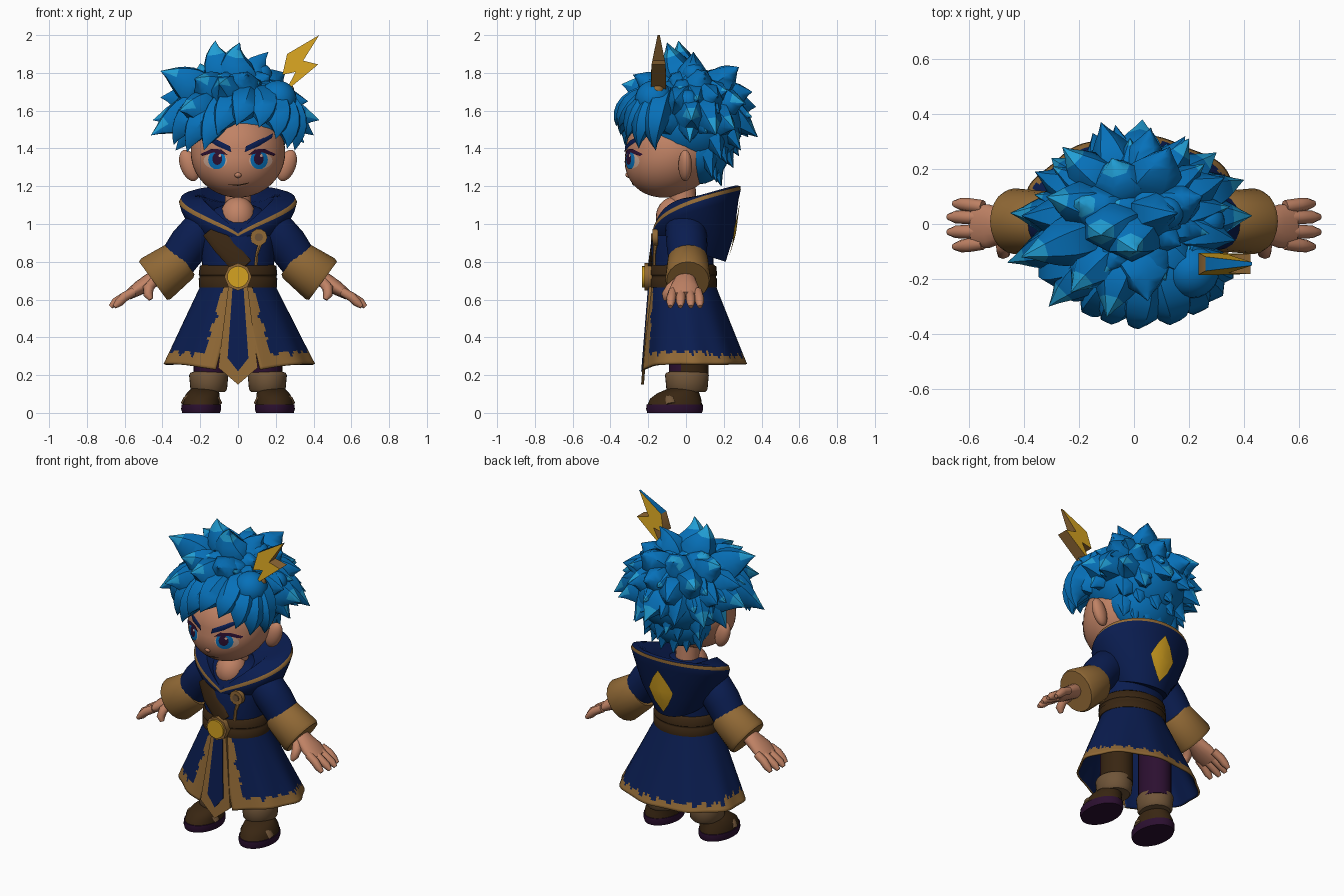
import bpy, bmesh, math, random
from math import sin, cos, pi, sqrt
from mathutils import Vector as V

random.seed(4)
if "Cube" in bpy.data.objects:
    bpy.data.objects.remove(bpy.data.objects["Cube"])

COLOURS = dict(hair_blue=(.002, .165, .49), tip_blue=(.015, .34, .66), navy=(.003, .012, .08),
               tan=(.28, .14, .036), skin=(.53, .225, .13), brown=(.04, .019, .006),
               plum=(.025, .005, .03), gold=(.66, .36, .015), taupe=(.16, .09, .04),
               eye_white=(.6, .38, .29))
MATS, PARTS = {}, []
for key, rgb in COLOURS.items():
    m = MATS[key] = bpy.data.materials.new(key)
    m.use_nodes = True
    m.diffuse_color = (*rgb, 1)
    bsdf = next(n for n in m.node_tree.nodes if n.type == 'BSDF_PRINCIPLED')
    bsdf.inputs["Base Color"].default_value = (*rgb, 1)
    bsdf.inputs["Roughness"].default_value = .8


def build(name, verts, faces, colours, rule=None):
    """Mesh object; rule(index, centre, normal) picks a colour slot per face."""
    me = bpy.data.meshes.new(name)
    me.from_pydata([tuple(v) for v in verts], [], faces)
    for c in colours.split():
        me.materials.append(MATS[c])
    bm = bmesh.new()
    bm.from_mesh(me)
    bmesh.ops.recalc_face_normals(bm, faces=bm.faces[:])
    for i, f in enumerate(bm.faces):
        f.material_index = rule(i, f.calc_center_median(), f.normal) if rule else 0
    bm.to_mesh(me)
    bm.free()
    ob = bpy.data.objects.new(name, me)
    bpy.context.collection.objects.link(ob)
    PARTS.append(ob)
    return ob


def skin_rings(rings, closed=True, caps=True):
    n = len(rings[0])
    faces = [(i*n+j, i*n+(j+1) % n, (i+1)*n+(j+1) % n, (i+1)*n+j)
             for i in range(len(rings)-1) for j in range(n if closed else n-1)]
    if caps:
        faces += [tuple(range(n)), tuple(range((len(rings)-1)*n, len(rings)*n))]
    return [v for r in rings for v in r], faces


def loft(name, rings, colours, rule=None, closed=True, caps=True):
    return build(name, *skin_rings(rings, closed, caps), colours, rule)


def oval(x, y, z, rx, ry, n=32):
    return [V((x + rx*sin(2*pi*k/n), y - ry*cos(2*pi*k/n), z)) for k in range(n)]


def ball(name, c, r, colour, warp=None, n=24, rows=14):
    rings = []
    for i in range(rows+1):
        a = max(.02, min(pi-.02, pi*i/rows))
        rings.append(oval(c[0], c[1], c[2]+r[2]*cos(a), r[0]*sin(a), r[1]*sin(a), n))
    if warp:
        rings = [[warp(v) for v in ring] for ring in rings]
    return loft(name, rings, colour)


def tube_rings(path, radii, n=12):
    """Rings along a path; each radius is (toward y, across)."""
    path = [V(p) for p in path]
    whole = (path[-1]-path[0]).normalized()
    ref = V((0, 1, 0)) if abs(whole.y) < .85 else V((1, 0, 0))
    rings = []
    for i, p in enumerate(path):
        t = (path[min(i+1, len(path)-1)]-path[max(i-1, 0)]).normalized()
        s = (ref - t*t.dot(ref)).normalized()
        u = t.cross(s)
        a, b = radii[i] if isinstance(radii[i], tuple) else (radii[i], radii[i])
        rings.append([p + s*a*cos(2*pi*k/n) + u*b*sin(2*pi*k/n) for k in range(n)])
    return rings


def tube(name, path, radii, colour, n=12):
    return loft(name, tube_rings(path, radii, n), colour)


def plate(name, pts, front, back, colours, rule=None):
    """Prism from an (x, z) outline; front and back give y at (x, z)."""
    return loft(name, [[V((x, f(x, z), z)) for x, z in pts] for f in (front, back)], colours, rule)


def decal(name, pts, lift, colour, surface):
    """Thin patch that follows a curved surface y = surface(x, z)."""
    cx, cz = (sum(p[k] for p in pts)/len(pts) for k in (0, 1))
    rings = []
    for f in (.03, .35, .7, 1):
        spots = [(cx+(x-cx)*f, cz+(z-cz)*f) for x, z in pts]
        rings.append([V((x, surface(x, z)-lift, z)) for x, z in spots])
    verts, faces = skin_rings(rings, caps=False)
    build(name, verts, faces + [tuple(range(len(pts)))], colour)


def ragged(a):
    return .5*sin(a*23) + .3*sin(a*41+1) + .2*sin(a*67)


# Legs and shoes
for s, side in ((1, "left"), (-1, "right")):
    loft(side+"_trouser_leg", [oval(s*.145, .015, z, .09, .105) for z in (.18, .5)],
         "brown plum", lambda i, c, n: int(n.y < -.3 or s < 0))
    loft(side+"_trouser_cuff", [oval(s*.155, .005, z, r, r+.012) for z, r in
         ((.11, .085), (.125, .097), (.16, .1), (.2, .104), (.212, .098), (.218, .08))], "taupe")
    loft(side+"_sole", [oval(s*.195, -.06, z, r, r+.045) for z, r in
         ((0, .1), (.02, .106), (.045, .104))], "plum")
    loft(side+"_shoe", [oval(s*x, y, z, rx, ry) for x, y, z, rx, ry in
         ((.195, -.06, .04, .1, .145), (.193, -.055, .075, .097, .135),
          (.185, -.04, .105, .086, .11), (.175, -.01, .13, .07, .08))], "brown")
    tube(side+"_shoe_strap", [(s*.193+.1*cos(a), -.08-.01*sin(a), .05+.055*sin(a))
         for a in (0, .5, 1, pi/2, pi-1, pi-.5, pi)], [(.025, .01)]*7, "taupe", 8)

# Coat skirt, open at the front, with ragged trim
rows, cols, rings = 30, 130, []
for i in range(rows+1):
    s = i/rows
    gap = .15+.15*s
    ring = []
    for j in range(cols+1):
        a = gap+(2*pi-2*gap)*j/cols
        fold = 1+.02*s*sin(a*9)
        ring.append(V(((.195+.205*s)*fold*sin(a), -.015+.055*s-(.17+.11*s)*fold*cos(a),
                       .68-.42*s-.04*s*max(0, cos(a))**6)))
    rings.append(ring)


def trim(i, c, n):
    a, s = (i % cols+.5)/cols*2*pi, (i//cols+.5)/rows
    edge = min(a, 2*pi-a)
    height = .9 if edge > 1.8 else .85
    return 1 if edge < .26+.06*ragged(s*.8+1) or s > height+.05*ragged(a) else 0


skirt = loft("coat_skirt", rings, "navy tan", trim, closed=False, caps=False)
cloth = skirt.modifiers.new("thickness", 'SOLIDIFY')
cloth.thickness = .012
cloth.material_offset = -1


def hang(x, z):
    return -.197-.08*(.66-z)


plate("tabard_border", [(-.05, .68), (.05, .68), (.105, .24), (0, .15), (-.105, .24)],
      hang, lambda x, z: hang(x, z)+.015, "tan")
plate("tabard_panel", [(-.028, .68), (.028, .68), (.055, .29), (0, .22), (-.055, .29)],
      lambda x, z: hang(x, z)-.005, hang, "navy")

# Torso, belt, buckle, chest strap and brooch
loft("coat_body", [oval(0, y, z, rx, ry) for y, z, rx, ry in
     ((-.015, .66, .195, .165), (-.02, .78, .19, .165), (-.02, .9, .2, .165),
      (-.01, 1, .2, .15), (0, 1.07, .15, .12), (0, 1.1, .08, .08))], "navy")
loft("belt", [oval(0, -.015, z, r, r-.028) for z, r in
     ((.66, .195), (.665, .206), (.71, .208), (.715, .203), (.725, .203), (.73, .208),
      (.775, .203), (.785, .19))], "brown")


def disc(name, x, z, r, front, back, colour, n=20):
    plate(name, [(x+r*cos(2*pi*k/n), z+r*sin(2*pi*k/n)) for k in range(n)],
          lambda a, b: front, lambda a, b: back, colour)


disc("buckle_rim", 0, .72, .073, -.22, -.18, "tan", 8)
disc("buckle_face", 0, .72, .057, -.232, -.2, "gold")
tube("chest_strap", [(-.14, -.135, .97), (-.08, -.174, .89), (.03, -.19, .77)],
     [(.012, .055)]*3, "brown")
disc("brooch", .11, .93, .045, -.178, -.148, "tan", 10)
disc("brooch_centre", .11, .93, .022, -.184, -.16, "taupe", 10)
tube("brooch_cord", [(.115, -.162, .89), (.1, -.168, .84), (.095, -.168, .78)],
     [.012, .008, .01], "tan", 6)

# Hood lying open around the neck: width, front y, depth, height curve
N = 64
profile = [(.1, -.15, .24, lambda u: .95+.16*sqrt(u)),
           (.19, -.168, .34, lambda u: .955+.3*u**.45-.14*u*u),
           (.28, -.172, .44, lambda u: .955+.25*u**.42),
           (.302, -.176, .465, lambda u: .95+.25*u**.42),
           (.312, -.178, .468, lambda u: .935+.245*u**.44),
           (.30, -.177, .455, lambda u: .93+.2*sqrt(u)),
           (.245, -.175, .43, lambda u: .925+.1*sqrt(u)-.08*u),
           (.17, -.165, .375, lambda u: .92-.12*u),
           (.11, -.1, .24, lambda u: .93-.1*u)]
rings = [[V((w*sin(2*pi*k/N), y+d*(1-cos(2*pi*k/N))/2, f((1-cos(2*pi*k/N))/2)))
          for k in range(N)] for w, y, d, f in profile]
loft("hood", rings, "navy tan", lambda i, c, n: int(i//N == 3), caps=False)


def hood_back(x, z):
    slope = .3*(z-.945) if z < .945 else .125*(z-.945)
    return .255+slope-1.8*x*x


decal("hood_diamond", [(0, 1.12), (.045, 1.06), (.085, .98), (.05, .9), (0, .83),
      (-.05, .9), (-.085, .98), (-.045, 1.06)], -.009, "gold", hood_back)

# Arms and hands
for s, side in ((1, "left"), (-1, "right")):
    def at(*pts):
        return [(s*x, y, z) for x, y, z in pts]
    tube(side+"_sleeve", at((.1, 0, 1.0), (.19, 0, .97), (.26, .005, .89), (.33, .01, .79)),
         [.09, .11, .108, .1], "navy", 20)
    tube(side+"_cuff", at((.29, .01, .816), (.305, .01, .805), (.435, .01, .71), (.45, .01, .699)),
         [(.1, .102), (.108, .114), (.12, .133), (.112, .125)], "tan", 20)
    tube(side+"_palm", at((.41, 0, .725), (.47, -.005, .695), (.53, -.008, .657), (.585, -.008, .62)),
         [(.045, .042), (.06, .042), (.08, .037), (.076, .024)], "skin", 16)
    for k, y in enumerate((-.07, -.025, .022, .063)):
        reach = .01 if k in (1, 2) else -.01
        tube(f"{side}_finger_{k+1}", at((.55, y, .643), (.6, y*1.1, .615),
             (.64+reach, y*1.15, .585), (.665+reach, y*1.18, .562)), [.024, .025, .023, .012], "skin", 8)
    tube(side+"_thumb", at((.45, -.04, .695), (.475, -.08, .66), (.475, -.105, .625), (.462, -.11, .6)),
         [.028, .029, .025, .012], "skin", 8)

# Head, neck and ears
ball("upper_chest", (0, -.06, 1.035), (.095, .1, .11), "skin")
tube("neck", [(0, -.01, 1.0), (0, -.02, 1.22)], [.07, .07], "skin", 20)
ball("head", (0, -.07, 1.38), (.25, .25, .24), "skin",
     lambda v: V((v.x, v.y-max(0, 1.38-v.z)*.2, v.z)), 48, 28)
for s, side in ((1, "left"), (-1, "right")):
    ball(side+"_ear", (s*.258, -.01, 1.31), (.05, .036, .083), "skin",
         lambda v: V((v.x+s*(v.z-1.31)*.25, v.y+abs(v.x)*.1-.02, v.z)))


# Painted face pieces following the head surface
def face_y(x, z):
    round_part = max(.02, 1-(x/.25)**2-((z-1.38)/.24)**2)
    return -.07-.25*sqrt(round_part)-max(0, 1.38-z)*.2


def dot(x, z, rx, rz):
    return [(x+rx*cos(2*pi*k/20), z+rz*sin(2*pi*k/20)) for k in range(20)]


for s, side in ((1, "left"), (-1, "right")):
    lash = [(s*x, z) for x, z in ((.055, 1.365), (.09, 1.395), (.14, 1.398),
            (.2, 1.37), (.19, 1.36), (.14, 1.383), (.09, 1.38))]
    brow = [(s*x, z) for x, z in ((.035, 1.38), (.042, 1.412), (.11, 1.445),
            (.185, 1.48), (.18, 1.455), (.11, 1.412))]
    for part, outline, lift, colour in (
            ("eye_white", dot(s*.12, 1.335, .062, .042), .003, "eye_white"),
            ("iris", dot(s*.112, 1.34, .046, .05), .005, "hair_blue"),
            ("pupil", dot(s*.11, 1.345, .026, .032), .007, "plum"),
            ("eye_glint", dot(s*.11+.014, 1.362, .007, .008), .009, "eye_white"),
            ("lash", lash, .008, "plum"), ("eyebrow", brow, .008, "navy")):
        decal(f"{side}_{part}", outline, lift, colour, face_y)
decal("mouth", [(-.055, 1.208), (0, 1.202), (.05, 1.212), (.06, 1.22), (0, 1.208)],
      .004, "brown", face_y)
ball("nose", (0, face_y(0, 1.26)+.008, 1.26), (.02, .018, .016), "skin", n=12, rows=8)

# Hair: scalp, big leaf-shaped locks, swept fringe and a filling layer
C = V((0, .02, 1.57))
ball("scalp", (0, .02, 1.54), (.285, .285, .25), "hair_blue")
ball("nape_hair", (0, .065, 1.39), (.22, .165, .18), "hair_blue")
locks = []   # root, tip, bend, width
crown = [(-.12, -.04, 1.97), (.01, -.1, 1.96), (.16, .04, 1.91), (-.2, .08, 1.85)]
outer = [(-.41, -.12, 1.81), (-.41, .03, 1.67), (-.46, -.14, 1.47), (-.45, .04, 1.55),
         (-.36, .19, 1.6), (-.33, .06, 1.39), (-.31, -.3, 1.6), (-.12, .37, 1.62),
         (.03, .38, 1.46), (-.26, .28, 1.7), (.13, .28, 1.83), (.3, .26, 1.5),
         (-.08, .24, 1.82), (.06, .35, 1.7), (.4, .16, 1.47), (.43, .03, 1.55),
         (.37, -.06, 1.65), (.35, .02, 1.43), (-.3, .24, 1.45), (-.15, .33, 1.46),
         (.2, .31, 1.64), (.16, .29, 1.39), (.33, .17, 1.68), (-.1, -.34, 1.74),
         (-.05, .28, 1.36), (.25, .1, 1.8), (.33, -.14, 1.5), (-.32, .1, 1.8),
         (.05, -.28, 1.79), (-.23, -.25, 1.77)]
nape = [(x, .2-abs(x)*.3, 1.19+abs(x)*.25) for x in (-.2, -.12, -.04, .05, .13, .2)]
nape += [(x, .26-abs(x)*.3, 1.29+abs(x)*.2) for x in (-.23, -.1, .03, .14, .24)]
fringe = [(-.34, -.16, 1.42), (-.27, -.23, 1.38), (-.18, -.31, 1.39), (-.11, -.345, 1.47),
          (-.01, -.37, 1.52), (.11, -.355, 1.51), (.2, -.31, 1.45), (.26, -.25, 1.4),
          (.3, -.16, 1.39)]
for p in crown:
    locks.append((C.lerp(V(p), .25)+V((.06, 0, 0)), V(p), V((-.1, 0, .02)), .11))
for p in outer + nape:
    root = C.lerp(V(p), .3) + V((0, 0, .08 if p[2] < 1.5 else 0))
    locks.append((root, V(p), V((0, 0, .04)), .11))
for x, y, z in fringe:
    root, tip = V((x*.4+.06, -.1, 1.7)), V((x, y, z))
    locks.append((root, tip, ((root+tip)/2-C).normalized()*.13, .09))
for k in range(64):
    z = 1-2*(k+.5)/64
    d = V((sqrt(1-z*z)*cos(k*2.4), sqrt(1-z*z)*sin(k*2.4), z))
    if z < -.5 or (d.y < -.3 and z < .3) or (z < -.15 and d.y < .25):
        continue
    r = random.uniform(.92, 1.08)
    tip = C+V((d.x*.365*r, d.y*.335*r, d.z*.265*r))
    locks.append((C.lerp(tip, .25)+V((0, 0, .04)), tip, V((0, 0, .03)), .095))

verts, faces = [], []
for root, tip, bend, w in locks:
    mid = (root+tip)/2+bend
    path = [root*(1-t)**2 + mid*2*t*(1-t) + tip*t*t for t in (k/8 for k in range(9))]
    widths = [(w*f*.85, w*f) for f in (.55, .82, .97, 1, .92, .74, .5, .23, .01)]
    v, f = skin_rings(tube_rings(path, widths, 6))
    faces += [tuple(i+len(verts) for i in q) for q in f]
    verts += v
per, long_locks = 6*8+2, len(crown+outer)
build("hair_locks", verts, faces, "hair_blue tip_blue",
      lambda i, c, n: int(i % per >= (36 if i//per < long_locks else 42)
                          and n.z > .1 and (i//per) % 3 < 2))
for k, (c, r) in enumerate((((.21, -.17, 1.66), .1), ((.27, .01, 1.65), .06), ((.12, .04, 1.79), .06))):
    ball(f"hair_knot_{k+1}", c, (r, r, r), "hair_blue")


# Lightning bolt ornament, thinning toward its tip
def half(z):
    return .006+.034*min(1, (2-z)/.17)


ball("ornament_base", (.265, -.15, 1.71), (.032, .032, .032), "tan")
plate("lightning_ornament", [(.43, 2), (.26, 1.9), (.235, 1.79), (.305, 1.805), (.25, 1.7),
      (.425, 1.845), (.345, 1.865)], lambda x, z: -.145-half(z), lambda x, z: -.145+half(z),
      "gold tan hair_blue",
      lambda i, c, n: 0 if abs(n.y) > .5 else (2 if n.z > .4 and c.z > 1.9 else 1))

# Smooth shading with sharp creases kept
bpy.ops.object.select_all(action='DESELECT')
for ob in PARTS:
    ob.select_set(True)
bpy.context.view_layer.objects.active = PARTS[0]
bpy.ops.object.shade_smooth_by_angle(angle=math.radians(50))
